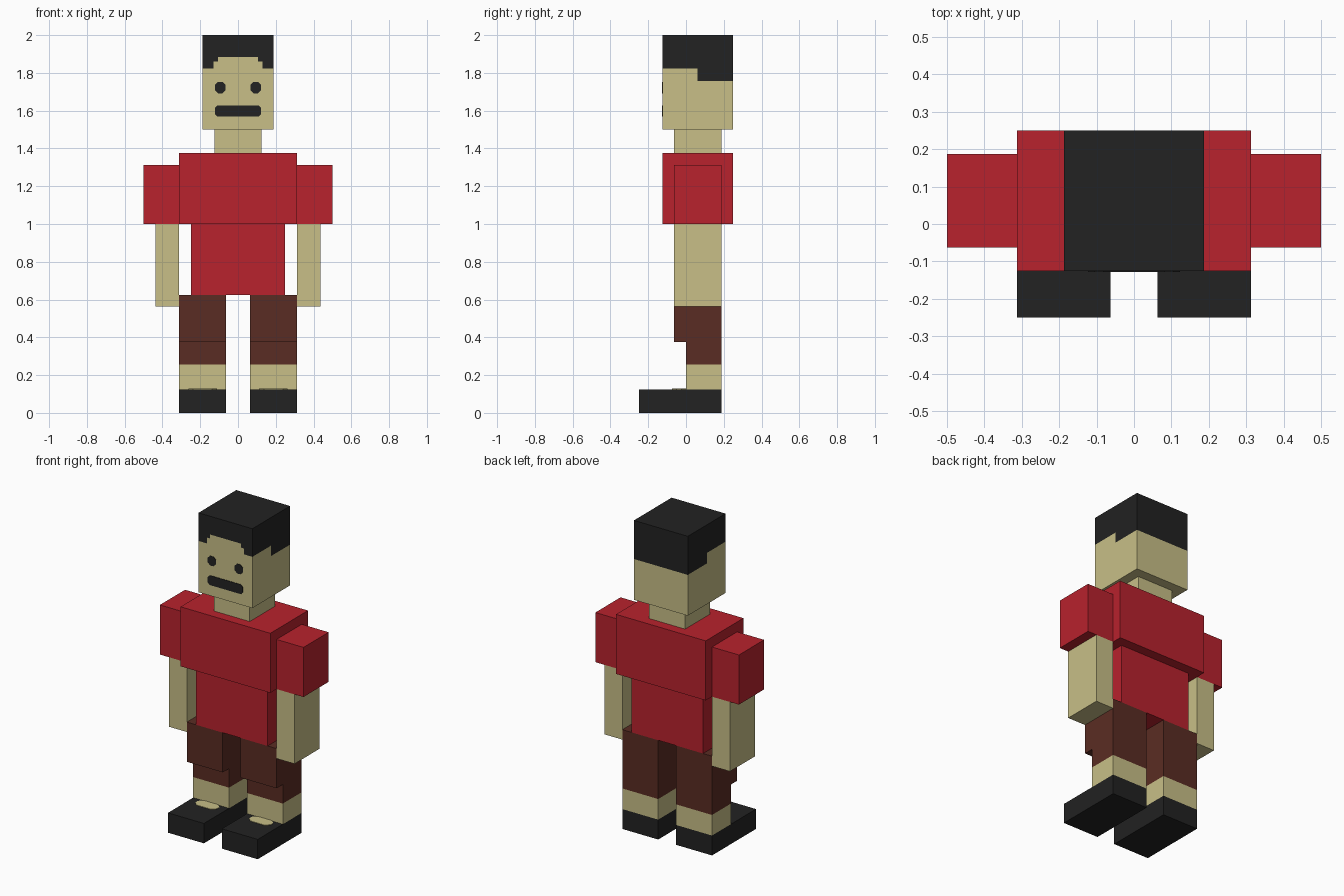
import bpy, bmesh
from mathutils import Vector

if "Cube" in bpy.data.objects:
    bpy.data.objects.remove(bpy.data.objects["Cube"])

U = 1 / 16  # block size the whole figure snaps to


def material(name, r, g, b):
    lin = [((c / 255 + 0.055) / 1.055) ** 2.4 for c in (r, g, b)]
    m = bpy.data.materials.new(name)
    m.diffuse_color = (*lin, 1)
    m.use_nodes = True
    m.node_tree.nodes["Principled BSDF"].inputs["Base Color"].default_value = m.diffuse_color
    return m


SKIN = material("skin", 200, 191, 135)
RED = material("red shirt", 184, 34, 45)
BROWN = material("brown shorts", 90, 44, 35)
BLACK = material("black", 34, 34, 34)


def finish(name, bm, mats):
    bmesh.ops.recalc_face_normals(bm, faces=bm.faces)
    me = bpy.data.meshes.new(name)
    bm.to_mesh(me)
    bm.free()
    for m in mats:
        me.materials.append(m)
    ob = bpy.data.objects.new(name, me)
    bpy.context.collection.objects.link(ob)
    return ob


def box(name, x, y, z, mats, cuts=(), rule=None):
    """Box from ranges in block units; cuts = (axis, value) lines, rule(centre, normal) = material."""
    bm = bmesh.new()
    bmesh.ops.create_cube(bm, size=1)
    for v in bm.verts:
        v.co = [(a + b) / 2 * U + c * (b - a) * U for (a, b), c in zip((x, y, z), v.co)]
    for axis, value in cuts:
        co, no = Vector(), Vector()
        co[axis], no[axis] = value, 1
        bmesh.ops.bisect_plane(bm, geom=bm.verts[:] + bm.edges[:] + bm.faces[:],
                               plane_co=co, plane_no=no)
    bmesh.ops.recalc_face_normals(bm, faces=bm.faces)
    if rule:
        for f in bm.faces:
            f.material_index = int(rule(f.calc_center_median(), f.normal))
    return finish(name, bm, mats)


def plate(name, centre, w, h, chamfer, u, v, mat, thick=0.003):
    """Thin chamfered plate spanned by directions u and v, raised along u x v."""
    u, v, centre = Vector(u), Vector(v), Vector(centre)
    a, b, c = w / 2, h / 2, chamfer
    outline = [(-a + c, -b), (a - c, -b), (a, -b + c), (a, b - c),
               (a - c, b), (-a + c, b), (-a, b - c), (-a, -b + c)]
    bm = bmesh.new()
    face = bm.faces.new([bm.verts.new(centre + u * p + v * q) for p, q in outline])
    top = bmesh.ops.extrude_face_region(bm, geom=[face])["geom"]
    bmesh.ops.translate(bm, vec=u.cross(v) * thick,
                        verts=[g for g in top if isinstance(g, bmesh.types.BMVert)])
    return finish(name, bm, [mat])


# Head with the hairline cut into its faces
def is_hair(c, n):
    if n.z < -0.5:
        return False
    if n.y < -0.5:  # fringe arch
        limit = 1.824 if abs(c.x) > 0.13 else 1.86 if abs(c.x) > 0.107 else 1.885
    elif n.y > 0.5:
        limit = 1.757
    else:
        limit = 1.757 if c.y > 0.061 else 1.822
    return c.z > limit


box("head", (-3, 3), (-2, 4), (24, 32), [SKIN, BLACK],
    [(2, 1.757), (2, 1.823), (2, 1.86), (2, 1.885), (1, 0.061),
     (0, -0.13), (0, -0.107), (0, 0.107), (0, 0.13)], is_hair)

# Face details
X, Y, Z = (1, 0, 0), (0, 1, 0), (0, 0, 1)
for side, s in (("left", 1), ("right", -1)):
    plate(side + "_eye", (s * 0.094, -2 * U, 1.722), 0.058, 0.06, 0.017, X, Z, BLACK)
plate("mouth", (0, -2 * U, 1.598), 0.245, 0.06, 0.014, X, Z, BLACK)

# Neck and torso
box("neck", (-2, 2), (-1, 3), (22, 24), [SKIN])
box("chest", (-5, 5), (-2, 4), (16, 22), [RED])
box("belly", (-4, 4), (-1, 3), (10, 16), [RED])

# Arms and legs, both sides
for side, s in (("left", 1), ("right", -1)):
    def span(a, b):
        return (a, b) if s > 0 else (-b, -a)

    box(side + "_sleeve", span(5, 8), (-1, 3), (16, 21), [RED])
    box(side + "_arm", span(5, 7), (-1, 3), (9, 16), [SKIN])
    box(side + "_thigh", span(1, 5), (-1, 3), (6, 10), [BROWN])
    box(side + "_lower_leg", span(1, 5), (0, 3), (2, 6), [SKIN, BROWN],
        [(2, 0.255)], lambda c, n: c.z > 0.255)
    box(side + "_shoe", span(1, 5), (-4, 3), (0, 2), [BLACK])
    # bare instep showing in the shoe opening
    plate(side + "_instep", (s * 3 * U, -0.037, 2 * U), 0.15, 0.074, 0.025, X, Y, SKIN)
